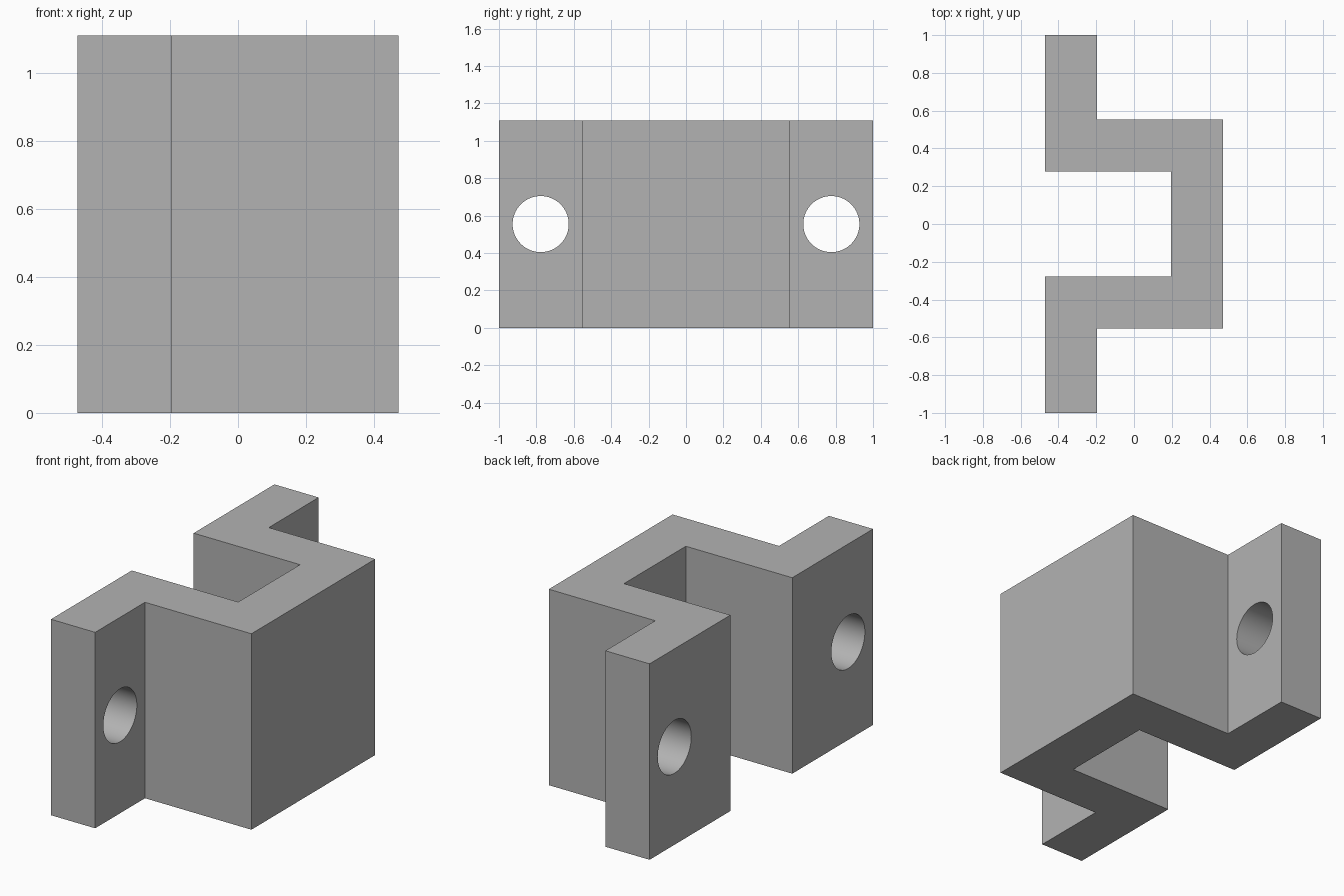
import bpy
import bmesh
import math

cube = bpy.data.objects.get("Cube")
if cube:
    bpy.data.objects.remove(cube, do_unlink=True)

HEIGHT = 1.11
HALF_X = 0.472
THICK = 0.277
HOLE_Y = 0.777
HOLE_RADIUS = 0.15

# Plain grey finish
grey = bpy.data.materials.new("plain grey")
grey.use_nodes = True
colour = (0.45, 0.45, 0.45, 1)
grey.diffuse_color = colour
grey.node_tree.nodes["Principled BSDF"].inputs["Base Color"].default_value = colour

# Hat-shaped profile: one half, mirrored across y, then extruded upward
outer = [(HALF_X, 2 * THICK), (THICK - HALF_X, 2 * THICK), (THICK - HALF_X, 1)]
inner = [(-HALF_X, 1), (-HALF_X, THICK), (HALF_X - THICK, THICK)]
half = outer + inner
profile = half + [(x, -y) for x, y in reversed(half)]

bm = bmesh.new()
base = bm.faces.new([bm.verts.new((x, y, 0)) for x, y in profile])
extruded = bmesh.ops.extrude_face_region(bm, geom=[base])
top = [v for v in extruded["geom"] if isinstance(v, bmesh.types.BMVert)]
bmesh.ops.translate(bm, verts=top, vec=(0, 0, HEIGHT))
bmesh.ops.recalc_face_normals(bm, faces=bm.faces)
mesh = bpy.data.meshes.new("bracket")
bm.to_mesh(mesh)
bm.free()
mesh.materials.append(grey)
bracket = bpy.data.objects.new("bracket", mesh)
bpy.context.collection.objects.link(bracket)


# Bolt hole through a flange
def drill(side):
    bpy.ops.mesh.primitive_cylinder_add(
        vertices=64, radius=HOLE_RADIUS, depth=2 * THICK,
        location=(THICK / 2 - HALF_X, side * HOLE_Y, HEIGHT / 2),
        rotation=(0, math.pi / 2, 0))
    cutter = bpy.context.object
    cutter.name = "hole_cutter"
    cutter.hide_render = True
    cutter.data.materials.append(grey)
    cut = bracket.modifiers.new("bolt hole", "BOOLEAN")
    cut.operation = "DIFFERENCE"
    cut.solver = "EXACT"
    cut.object = cutter
    bpy.context.view_layer.objects.active = bracket
    bpy.ops.object.modifier_apply(modifier=cut.name)
    bpy.data.objects.remove(cutter, do_unlink=True)


for side in (-1, 1):
    drill(side)

# Smooth hole walls, crisp corners
bpy.ops.object.select_all(action="DESELECT")
bracket.select_set(True)
bpy.context.view_layer.objects.active = bracket
bpy.ops.object.shade_smooth_by_angle(angle=math.radians(30))
